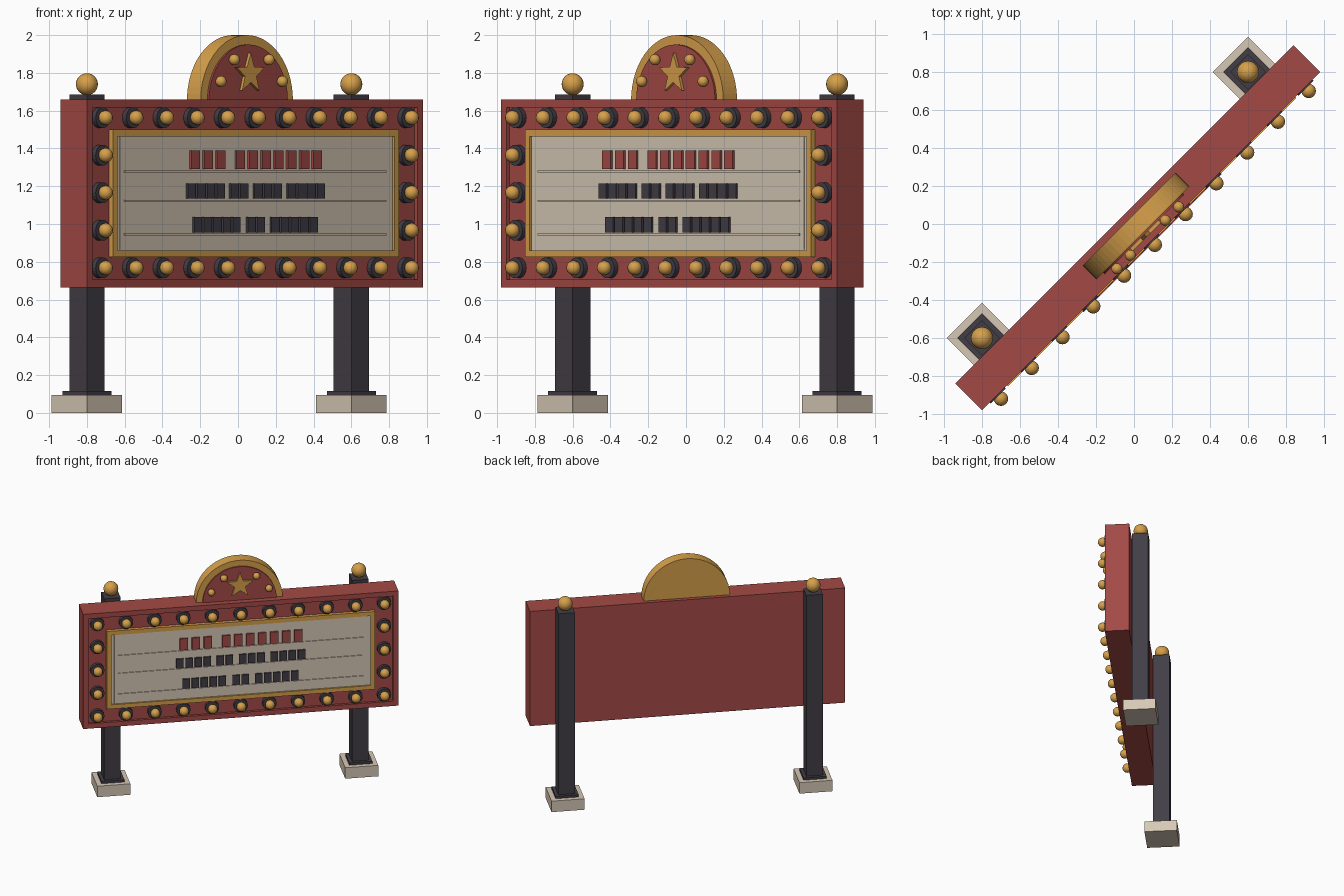
import bpy, bmesh, math
from mathutils import Matrix, Vector

if "Cube" in bpy.data.objects:
    bpy.data.objects.remove(bpy.data.objects["Cube"], do_unlink=True)

TURN = Matrix.Rotation(math.radians(45), 4, 'Z')  # the sign stands diagonally


def material(name, r, g, b):
    m = bpy.data.materials.new(name)
    m.use_nodes = True
    m.diffuse_color = (r, g, b, 1)
    m.node_tree.nodes["Principled BSDF"].inputs["Base Color"].default_value = (r, g, b, 1)
    return m


red = material("painted red", 0.37, 0.068, 0.06)
gold = material("warm gold", 0.67, 0.35, 0.07)
cream = material("cream", 0.67, 0.58, 0.46)
dark = material("charcoal metal", 0.055, 0.048, 0.06)


def finish(name, bm, mat, smooth=False):
    bmesh.ops.recalc_face_normals(bm, faces=bm.faces)
    bm.transform(TURN)
    for f in bm.faces:
        f.smooth = smooth
    me = bpy.data.meshes.new(name)
    bm.to_mesh(me)
    bm.free()
    me.materials.append(mat)
    ob = bpy.data.objects.new(name, me)
    bpy.context.collection.objects.link(ob)
    return ob


def add_box(bm, x, y, z):
    """x, y, z are (low, high) pairs."""
    size = [b - a for a, b in (x, y, z)]
    mid = [(a + b) / 2 for a, b in (x, y, z)]
    bmesh.ops.create_cube(bm, size=1, matrix=Matrix.Translation(mid) @ Matrix.Diagonal((*size, 1)))


def box(name, mat, x, y, z):
    bm = bmesh.new()
    add_box(bm, x, y, z)
    return finish(name, bm, mat)


def frame(name, mat, half, y, z, w):
    """Rectangular border of width w."""
    bm = bmesh.new()
    for x in ((-half, -half + w), (half - w, half)):
        add_box(bm, x, y, z)
    for zz in ((z[0], z[0] + w), (z[1] - w, z[1])):
        add_box(bm, (-half + w, half - w), y, zz)
    return finish(name, bm, mat)


def prism(name, mat, outline, y):
    """Extrude an (x, z) outline between two depths."""
    bm = bmesh.new()
    face = bm.faces.new([bm.verts.new((px, y[0], pz)) for px, pz in outline])
    new = bmesh.ops.extrude_face_region(bm, geom=[face])["geom"]
    bmesh.ops.translate(bm, vec=(0, y[1] - y[0], 0),
                        verts=[v for v in new if isinstance(v, bmesh.types.BMVert)])
    return finish(name, bm, mat)


def balls(name, mat, centres, radius, seg=16):
    bm = bmesh.new()
    for c in centres:
        bmesh.ops.create_uvsphere(bm, u_segments=seg, v_segments=seg * 3 // 4, radius=radius,
                                  matrix=Matrix.Translation(c))
    return finish(name, bm, mat, True)


def arch(radius, n=32):
    return [(radius * math.cos(math.pi * i / n), 1.655 + radius * math.sin(math.pi * i / n))
            for i in range(n + 1)]


# Posts with footings, base plates and ball finials
for side, px in (("left", 0.99), ("right", -0.99)):
    for part, mat, h, z in (("footing", cream, 0.132, (0, 0.095)),
                            ("base_plate", dark, 0.092, (0.095, 0.115)),
                            ("post", dark, 0.066, (0.115, 1.685))):
        box(f"{side}_{part}", mat, (px - h, px + h), (0.1414 - h, 0.1414 + h), z)
    balls(f"{side}_finial", gold, [(px, 0.1414, 1.74)], 0.058, 24)

# Cabinet with a raised outer rim
box("cabinet", red, (-1.259, 1.259), (-0.105, 0.071), (0.665, 1.66))
frame("cabinet_rim", red, 1.259, (-0.127, -0.105), (0.665, 1.66), 0.042)

# Letter board, its gold frame and the letter rails
frame("board_frame", gold, 1.072, (-0.135, -0.105), (0.825, 1.5), 0.036)
box("letter_board", cream, (-1.036, 1.036), (-0.122, -0.105), (0.861, 1.464))
box("letter_sheet", cream, (-1.01, 1.01), (-0.126, -0.122), (0.865, 1.46))
for i, z in enumerate((1.278, 1.123, 0.944)):
    box(f"letter_rail_{i + 1}", cream, (-0.98, 0.98), (-0.133, -0.126), (z - 0.005, z + 0.005))

# Rows of letter tiles: (first x, count) for every word
rows = (("top", red, (1.29, 1.39), 0.096, 0.064, ((-0.488, 3), (-0.15, 7))),
        ("middle", dark, (1.135, 1.215), 0.073, 0.058, ((-0.516, 4), (-0.194, 2), (-0.015, 3), (0.236, 4))),
        ("bottom", dark, (0.955, 1.037), 0.072, 0.058, ((-0.466, 5), (-0.067, 2), (0.112, 5))))
for name, mat, z, pitch, width, words in rows:
    bm = bmesh.new()
    for start, count in words:
        for i in range(count):
            x = start + i * pitch
            add_box(bm, (x, x + width), (-0.14, -0.126), z)
    finish(f"{name}_letter_tiles", bm, mat)

# Chasing bulbs and sockets around the border
spots = [(-1.1455 + 0.2291 * i, z) for i in range(11) for z in (0.768, 1.563)]
spots += [(x, 0.768 + 0.19875 * i) for x in (-1.1455, 1.1455) for i in (1, 2, 3)]
bm = bmesh.new()
for x, z in spots:
    bmesh.ops.create_cone(bm, cap_ends=True, segments=20, radius1=0.055, radius2=0.055, depth=0.03,
                          matrix=Matrix.Translation((x, -0.12, z)) @ Matrix.Rotation(math.pi / 2, 4, 'X'))
finish("bulb_sockets", bm, dark)
balls("border_bulbs", gold, [(x, -0.155, z) for x, z in spots], 0.038)

# Arched topper with star and small bulbs
prism("topper_arch", gold, arch(0.345), (-0.066, 0.037))
prism("topper_face", red, arch(0.295), (-0.078, -0.066))
star = []
for i in range(10):
    r, a = (0.11, 0.045)[i % 2], math.pi / 2 + i * math.pi / 5
    star.append((r * math.cos(a), 1.795 + r * math.sin(a)))
prism("topper_star", gold, star, (-0.096, -0.078))
balls("topper_bulbs", gold, [(s * x, -0.103, z) for s in (-1, 1) for x, z in ((0.13, 1.87), (0.23, 1.755))], 0.029)
